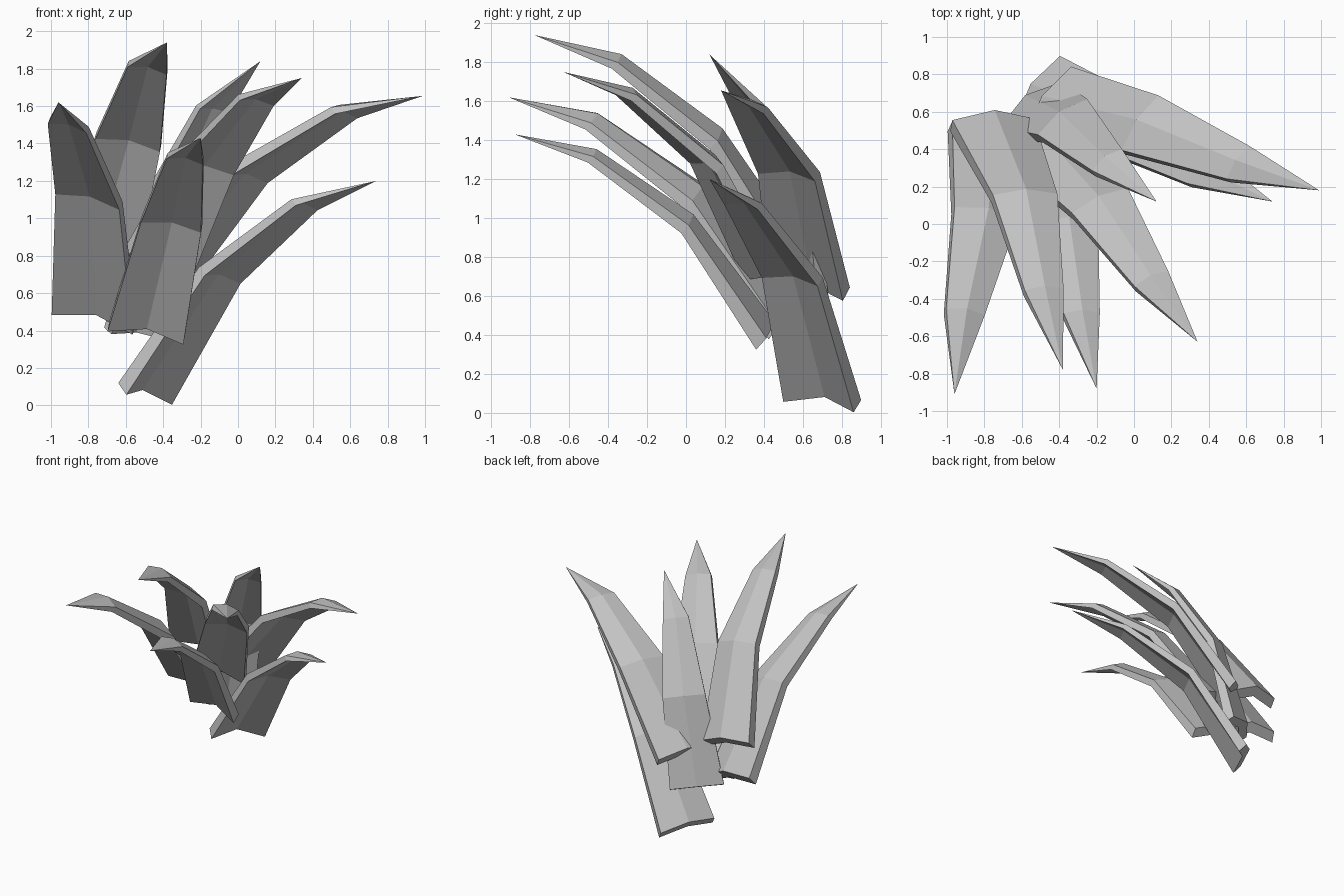
import bpy
import bmesh
from mathutils import Vector

cube = bpy.data.objects.get("Cube")
if cube:
    bpy.data.objects.remove(cube, do_unlink=True)

# Single flat colour for the whole plant
grey = bpy.data.materials.new("leaf_grey")
grey.use_nodes = True
colour = (0.54, 0.54, 0.54, 1)
grey.diffuse_color = colour
grey.node_tree.nodes["Principled BSDF"].inputs["Base Color"].default_value = colour

# Leaf sections: fraction of chord, arch height, sideways shift,
# half width, ridge height, thickness
SECTIONS = [
    (0.0, 0.0, 0.0, 0.22, 0.07, 0.085),
    (0.415, 0.21, -0.012, 0.174, 0.04, 0.06),
    (0.775, 0.155, -0.04, 0.105, 0.03, 0.045),
]
TEMPLATE_LENGTH = 1.78


def section_ring(base, chord, side, up, section):
    """Six points around a folded strip: underside, then upper side."""
    along, arch, shift, half, ridge, thick = section
    scale = chord.length / TEMPLATE_LENGTH
    centre = base + chord * along + (up * arch + side * shift) * scale
    under = [
        centre - side * half * scale,
        centre + up * ridge * scale,
        centre + side * half * scale,
    ]
    return under + [p + up * thick * scale for p in reversed(under)]


def make_leaf(name, base, tip, side):
    base, tip, side = Vector(base), Vector(tip), Vector(side).normalized()
    chord = tip - base
    up = chord.cross(side).normalized()
    bm = bmesh.new()
    rings = [[bm.verts.new(p) for p in section_ring(base, chord, side, up, s)]
             for s in SECTIONS]
    point = bm.verts.new(tip)

    # Walls between sections
    for low, high in zip(rings, rings[1:]):
        for i in range(len(low)):
            j = (i + 1) % len(low)
            bm.faces.new((low[i], low[j], high[j], high[i]))

    # Pointed end
    last = rings[-1]
    for i in range(len(last)):
        bm.faces.new((last[i], last[(i + 1) % len(last)], point))

    # Cut end at the root
    a, b, c, d, e, f = rings[0]
    bm.faces.new((a, b, e, f))
    bm.faces.new((b, c, d, e))

    bmesh.ops.recalc_face_normals(bm, faces=bm.faces)
    mesh = bpy.data.meshes.new(name)
    bm.to_mesh(mesh)
    bm.free()
    mesh.materials.append(grey)
    leaf = bpy.data.objects.new(name, mesh)
    bpy.context.collection.objects.link(leaf)


# Fan of leaves: root, tip, direction across the blade
make_leaf("leaf_outer_right", (-0.78, 0.46, 0.43), (-0.96, -0.91, 1.62), (0.95, -0.16, -0.23))
make_leaf("leaf_tall_right", (-0.765, 0.5, 0.74), (-0.38, -0.78, 1.94), (0.98, 0.02, -0.2))
make_leaf("leaf_front", (-0.495, 0.36, 0.36), (-0.2, -0.88, 1.43), (0.98, 0.0, -0.17))
make_leaf("leaf_middle", (-0.46, 0.38, 0.65), (0.34, -0.63, 1.75), (0.9, 0.4, -0.15))
make_leaf("leaf_back", (-0.51, 0.58, 0.36), (0.12, 0.12, 1.84), (0.8, 0.58, -0.1))
make_leaf("leaf_outer_left", (-0.42, 0.62, 0.6), (0.99, 0.18, 1.655), (0.55, 0.82, -0.11))
make_leaf("leaf_low_left", (-0.475, 0.68, 0.03), (0.74, 0.12, 1.2), (0.556, 0.822, -0.122))
